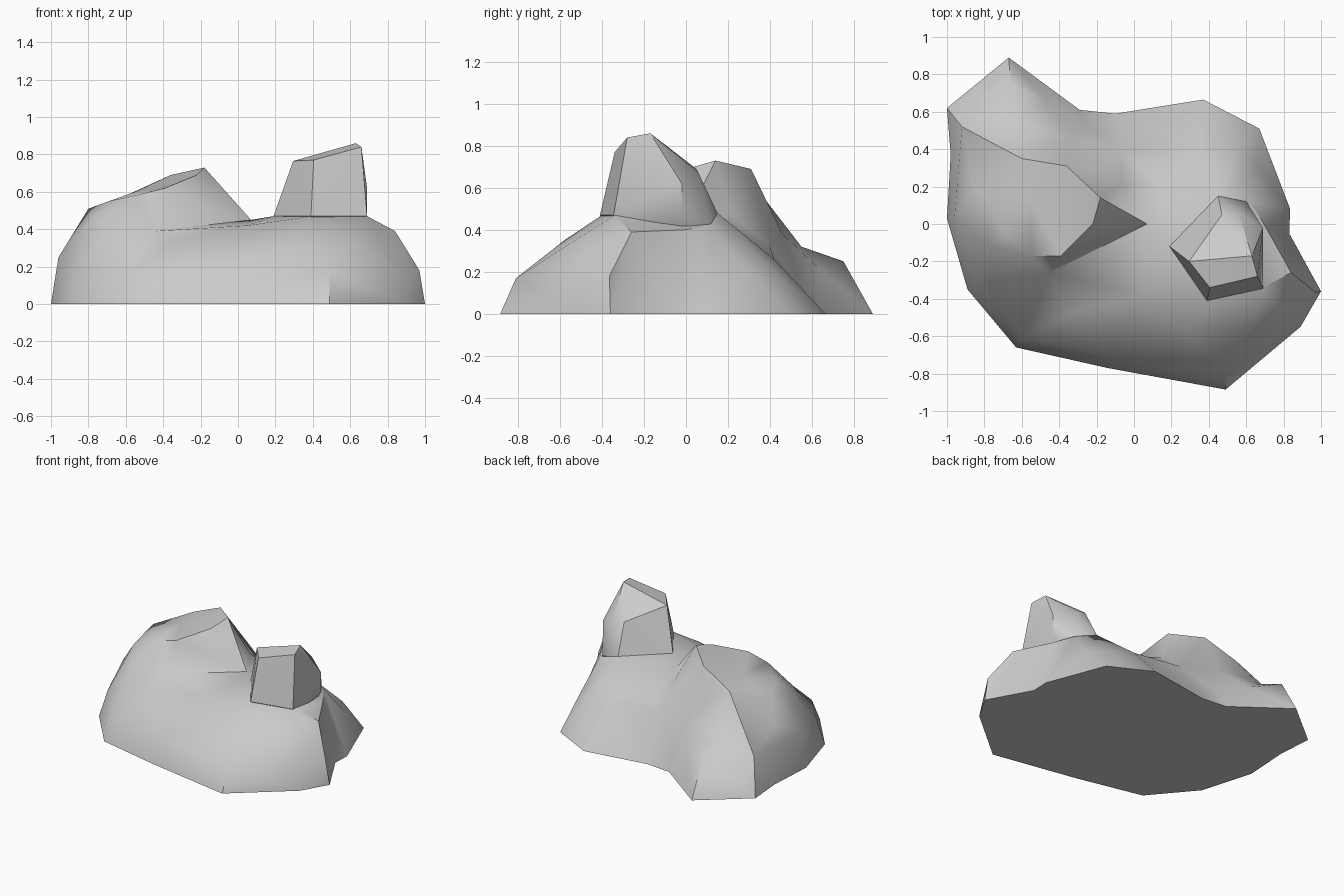
import bpy, bmesh
from mathutils import Vector
from mathutils.geometry import delaunay_2d_cdt

if "Cube" in bpy.data.objects:
    bpy.data.objects.remove(bpy.data.objects["Cube"])


def finish(bm, name, angle):
    bmesh.ops.recalc_face_normals(bm, faces=bm.faces[:])
    mesh = bpy.data.meshes.new(name)
    bm.to_mesh(mesh)
    bm.free()
    ob = bpy.data.objects.new(name, mesh)
    bpy.context.collection.objects.link(ob)
    bpy.ops.object.select_all(action='DESELECT')
    ob.select_set(True)
    bpy.context.view_layer.objects.active = ob
    bpy.ops.object.shade_smooth_by_angle(angle=angle)


# ground outline of the boulder
foot = [(.49, -.885), (.89, -.55), (1, -.36), (.83, -.05), (.835, .08),
        (.67, .51), (.37, .665), (-.10, .59), (-.29, .61), (-.67, .89),
        (-1, .62), (-.98, .37), (-1, .03), (-.89, -.35), (-.63, -.66), (-.14, -.77)]

# chains of creases running over the boulder
front_rim = [(-.96, .03, .25), (-.84, -.32, .19), (-.60, -.61, .15), (-.14, -.71, .17),
             (.49, -.81, .17), (.86, -.53, .17), (.97, -.365, .18)]
right_rim = [(.97, -.365, .18), (.84, -.26, .39), (.70, -.01, .40), (.62, .12, .42)]
valley = [(-.45, -.26, .39), (.07, 0, .45), (.19, -.12, .47), (.40, -.40, .47), (.69, -.34, .47)]
ridge = [(-.36, .31, .69), (-.18, .14, .73), (-.22, 0, .69), (-.39, -.17, .62), (-.55, -.17, .58)]
lobe = [(-.27, .55, .12), (-.47, .65, .20), (-.66, .75, .25), (-.92, .52, .25), (-.96, .03, .25)]
shelf = [(.07, 0, .45), (.13, .21, .40), (.45, .15, .48), (.62, .12, .42)]
left_step = [(-.86, .20, .34), (-.80, .15, .51), (-.69, -.05, .55)]
# loose bulges between the creases
bulges = [(-.60, .35, .58), (-.55, .12, .60), (-.62, .55, .32), (-.35, .46, .38),
          (-.07, .40, .32), (-.06, .22, .47), (.35, .42, .26), (.66, .30, .20), (.56, .42, .20),
          (-.68, -.28, .40), (-.35, -.48, .33), (.05, -.38, .42), (.30, -.58, .35),
          (.62, -.56, .33), (.55, -.05, .46), (-.77, -.12, .47)]

pts, edges, index = [(x, y, 0) for x, y in foot], [], {}


def add(p):
    if p not in index:
        index[p] = len(pts)
        pts.append(p)
    return index[p]


for chain in (front_rim, right_rim, valley, ridge, lobe, shelf, left_step):
    ids = [add(p) for p in chain]
    edges += list(zip(ids, ids[1:]))
for p in bulges:
    add(p)

# boulder: triangulated relief closed with a flat underside
n = len(foot)
co, _, faces, orig, _, _ = delaunay_2d_cdt(
    [Vector(p[:2]) for p in pts], edges, [list(range(n))], 1, 1e-5)
bm = bmesh.new()
vs = [bm.verts.new((c.x, c.y, pts[o[0]][2] if o else .4)) for c, o in zip(co, orig)]
for f in faces:
    bm.faces.new([vs[i] for i in f])
rim = [e for e in bm.edges if e.is_boundary]
bmesh.ops.contextual_create(bm, geom=rim)
finish(bm, "boulder", .75)

# rock spire: faceted hull standing on the boulder
spire = [(.19, -.12, .47), (.39, -.41, .47), (.69, -.345, .47), (.69, -.02, .47),
         (.60, .12, .43), (.45, .15, .48),
         (.295, -.20, .765), (.405, -.34, .77), (.66, -.28, .84), (.63, -.17, .86),
         (.69, -.02, .62), (.56, .06, .67), (.47, .05, .69),
         (.30, -.12, .38), (.42, -.32, .38), (.65, -.30, .38), (.60, .05, .36)]
bm = bmesh.new()
for p in spire:
    bm.verts.new(p)
res = bmesh.ops.convex_hull(bm, input=bm.verts[:])
loose = {g for g in res["geom_interior"] + res["geom_unused"] if isinstance(g, bmesh.types.BMVert)}
if loose:
    bmesh.ops.delete(bm, geom=list(loose), context='VERTS')
finish(bm, "rock_spire", .5)
